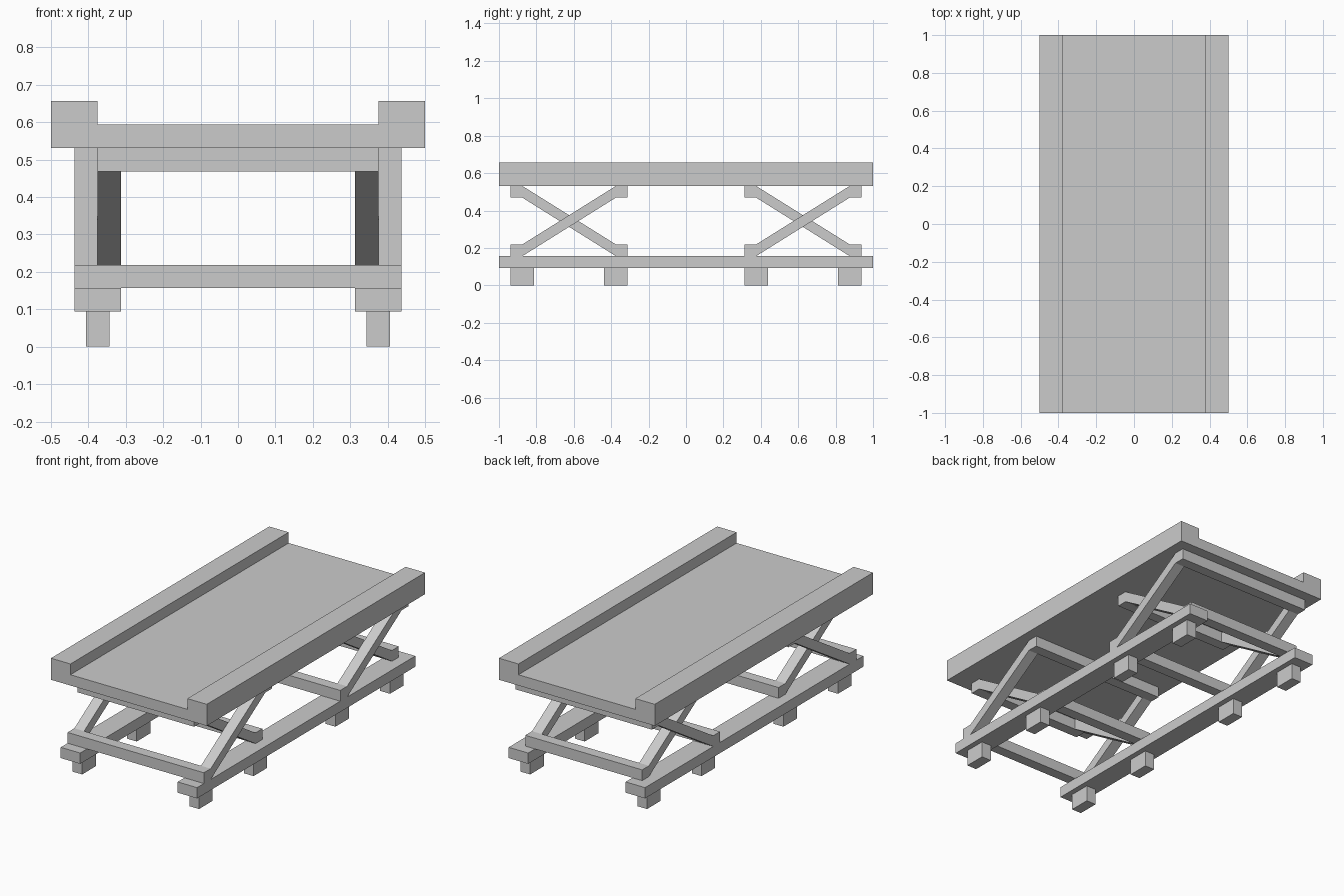
import bpy, bmesh

if "Cube" in bpy.data.objects:
    bpy.data.objects.remove(bpy.data.objects["Cube"])

U = 1 / 16  # basic module of the design


def prism(name, profile, axis, a, b):
    """Extrude a closed 2D profile along x (profile = y,z) or y (profile = x,z)."""
    def place(p, t):
        return (t, p[0], p[1]) if axis == 'x' else (p[0], t, p[1])
    bm = bmesh.new()
    lo = [bm.verts.new(place(p, a)) for p in profile]
    hi = [bm.verts.new(place(p, b)) for p in profile]
    n = len(profile)
    bm.faces.new(lo)
    bm.faces.new(hi)
    for i in range(n):
        j = (i + 1) % n
        bm.faces.new((lo[i], lo[j], hi[j], hi[i]))
    bmesh.ops.recalc_face_normals(bm, faces=bm.faces)
    me = bpy.data.meshes.new(name)
    bm.to_mesh(me)
    bm.free()
    ob = bpy.data.objects.new(name, me)
    bpy.context.collection.objects.link(ob)
    return ob


def box(name, x0, x1, y0, y1, z0, z1):
    return prism(name, [(y0, z0), (y1, z0), (y1, z1), (y0, z1)], 'x', x0, x1)


# Heights
FOOT, RAIL, BAR = 1.5 * U, 2.5 * U, 3.5 * U
TOP_BAR, TOP, DECK, RIM = 7.5 * U, 8.5 * U, 9.5 * U, 10.5 * U

# Tabletop: U-shaped channel with raised side rims
prism("tabletop", [(-.5, TOP), (.5, TOP), (.5, RIM), (6 * U, RIM),
                   (6 * U, DECK), (-6 * U, DECK), (-6 * U, RIM), (-.5, RIM)],
      'y', -1, 1)

# Base rails and feet
for side, s in (("left", -1), ("right", 1)):
    box(f"base_rail_{side}", s * 5 * U, s * 7 * U, -1, 1, FOOT, RAIL)
    for i, y in enumerate((-14 * U, -6 * U, 6 * U, 14 * U)):
        box(f"foot_{side}_{i + 1}", s * 5.5 * U, s * 6.5 * U, y - U, y + U, 0, FOOT)


def scissor_frame(name, yc, d, half):
    """Lower crossbar at yc - d side, upper crossbar at yc + d side, joined by two legs."""
    inner, outer = 4 * U * d, 5 * U * d
    box(f"{name}_lower_bar", -half, half, yc - outer, yc - inner, RAIL, BAR)
    box(f"{name}_upper_bar", -half, half, yc + inner, yc + outer, TOP_BAR, TOP)
    leg = [(yc - inner, RAIL), (yc + inner, TOP_BAR), (yc + inner, TOP), (yc - inner, BAR)]
    for side, s in (("left", -1), ("right", 1)):
        prism(f"{name}_leg_{side}", leg, 'x', s * (half - U), s * half)


# Two crossed pairs: outer frame rises to the back, inner frame rises to the front
for where, yc in (("front", -10 * U), ("back", 10 * U)):
    scissor_frame(f"{where}_outer_frame", yc, 1, 7 * U)
    scissor_frame(f"{where}_inner_frame", yc, -1, 6 * U)
